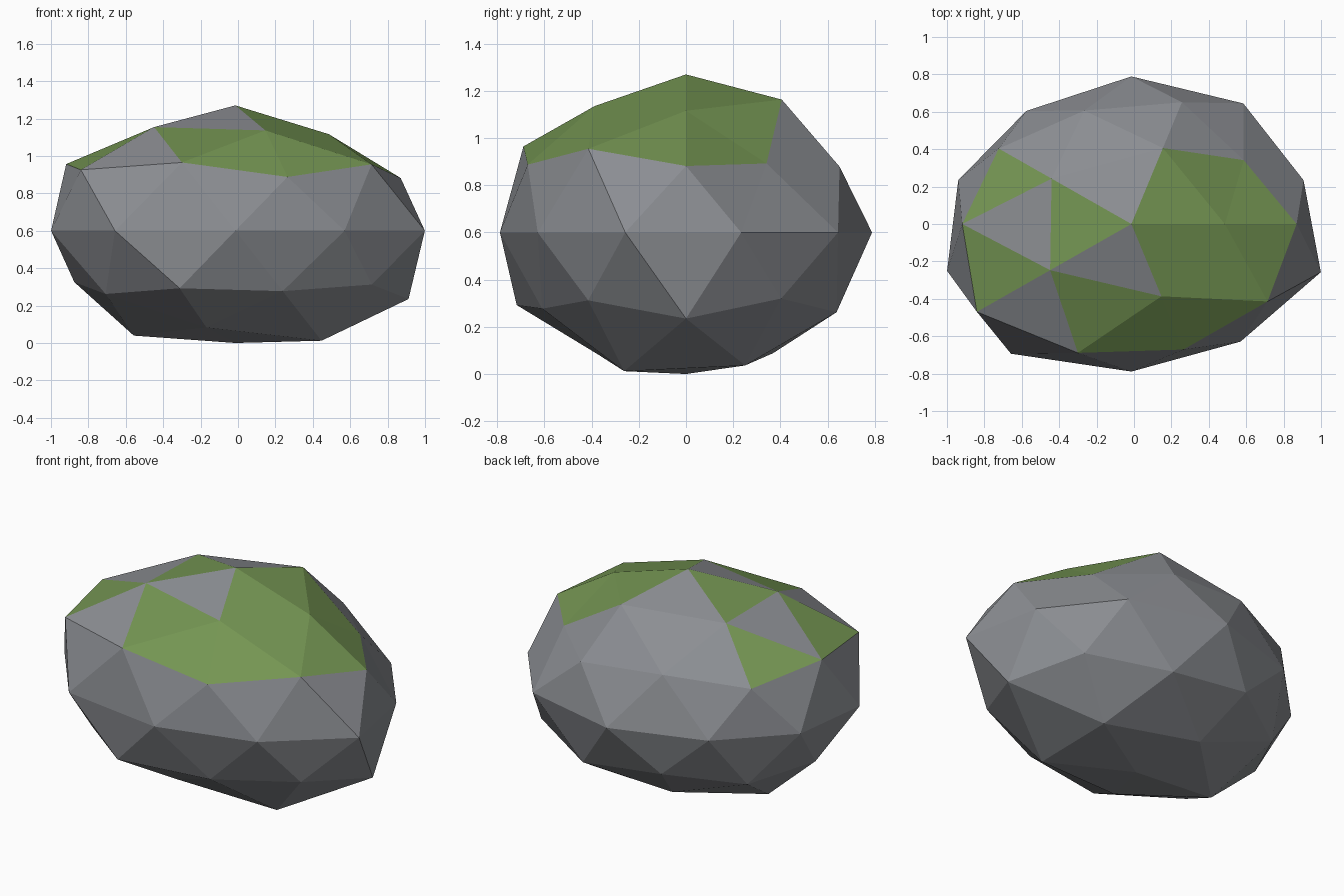
import bpy, bmesh, math
from mathutils import Vector

if "Cube" in bpy.data.objects:
    bpy.data.objects.remove(bpy.data.objects["Cube"])

# Radial bulge of each ring of the boulder: (ring height, first angle, bulges going round)
RINGS = [
    (1.0, 0, [1.047]),
    (0.851, 0, [0.948, 1.035, 1.0, 1.018, 0.985]),
    (0.526, 36, [0.87, 0.955, 1.06, 1.085, 1.055]),
    (0.447, 0, [0.985, 0.975, 0.977, 1.138, 1.005]),
    (0.0, 18, [0.965, 1.015, 1.005, 0.952, 0.97, 1.033, 1.092, 1.005, 0.99, 1.062]),
    (-0.447, 36, [0.978, 0.95, 0.96, 1.075, 1.005]),
    (-0.526, 0, [1.085, 1.005, 0.965, 1.005, 0.96]),
    (-0.851, 36, [1.035, 0.94, 1.03, 0.95, 1.08]),
    (-1.0, 0, [0.9375]),
]
SIZE = Vector((1.003, 0.785, 0.64))
CENTRE = Vector((-0.014, 0, 0.6))


def azimuth(p):
    return math.degrees(math.atan2(p.y, p.x))


def bulge(p):
    _, start, values = min(RINGS, key=lambda ring: abs(ring[0] - p.z))
    step = 360 / len(values)
    return values[round((azimuth(p) - start) / step) % len(values)]


def is_mossy(p):
    """Moss patches, by band of faces and direction on the unit sphere."""
    a = azimuth(p)
    if p.z > 0.82:                       # cap
        return -60 < a < 60 or abs(a) > 150
    if p.z > 0.68:                       # shoulder
        return -120 < a < 60
    if p.z > 0.5:                        # lower fringe
        return -90 < a < 20 or abs(a) > 150
    return False


def material(name, colour):
    m = bpy.data.materials.new(name)
    m.diffuse_color = (*colour, 1)
    m.use_nodes = True
    m.node_tree.nodes["Principled BSDF"].inputs["Base Color"].default_value = m.diffuse_color
    return m


# Faceted boulder
bm = bmesh.new()
bmesh.ops.create_icosphere(bm, subdivisions=2, radius=1)
for f in bm.faces:
    f.smooth = False
    f.material_index = int(is_mossy(f.calc_center_median()))
for v in bm.verts:
    v.co = CENTRE + v.co * bulge(v.co) * SIZE

mesh = bpy.data.meshes.new("boulder")
bm.to_mesh(mesh)
bm.free()
mesh.materials.append(material("stone grey", (0.26, 0.27, 0.29)))
mesh.materials.append(material("moss green", (0.175, 0.30, 0.085)))
boulder = bpy.data.objects.new("boulder", mesh)
bpy.context.collection.objects.link(boulder)
